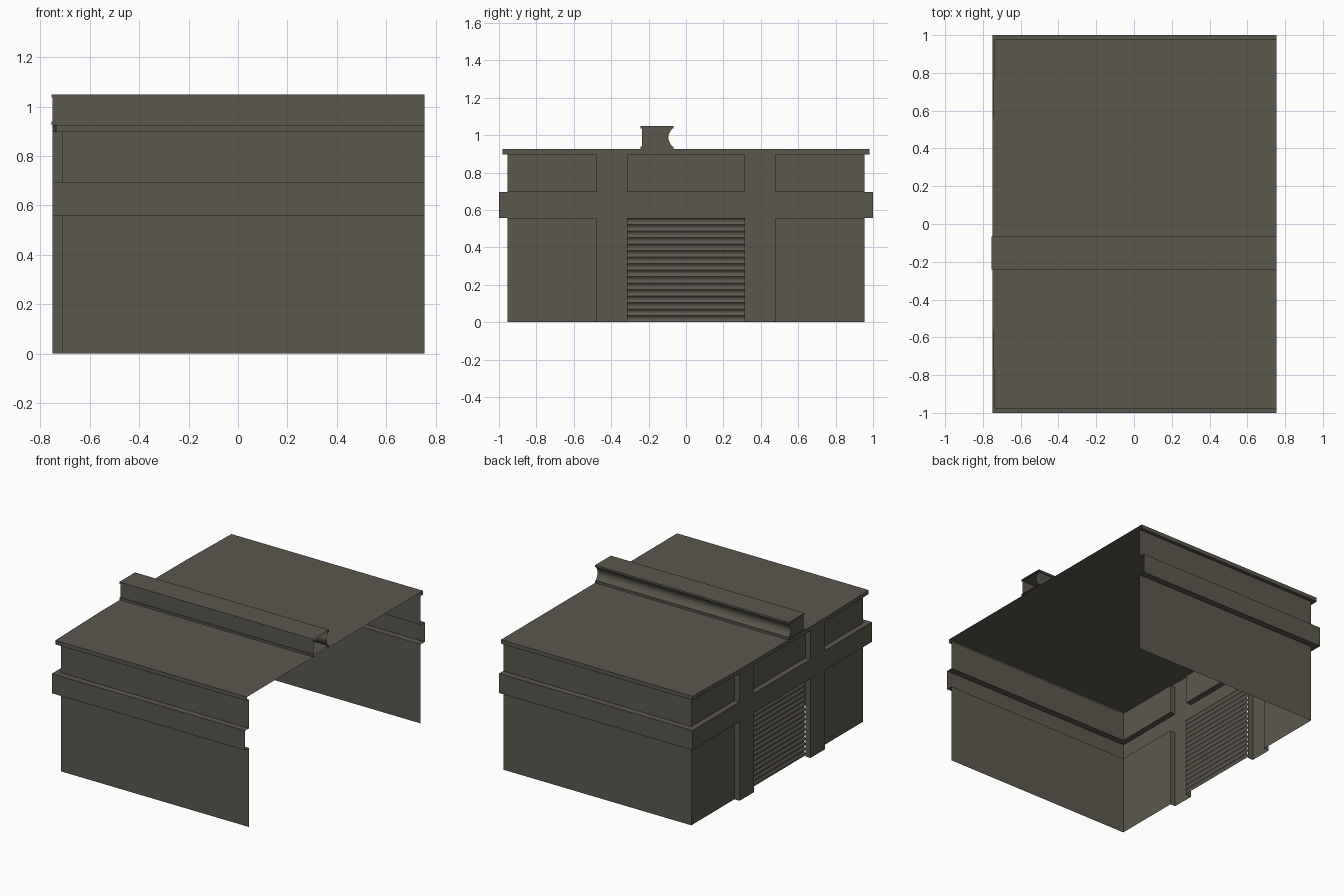
import bpy, bmesh, math
from mathutils import Vector

if "Cube" in bpy.data.objects:
    bpy.data.objects.remove(bpy.data.objects["Cube"])

mat = bpy.data.materials.new("dark warm grey")
mat.diffuse_color = (0.105, 0.097, 0.076, 1)
mat.use_nodes = True
mat.node_tree.nodes["Principled BSDF"].inputs["Base Color"].default_value = mat.diffuse_color

XF, XP, XB = -0.75, -0.71, 0.755        # facade plane, recessed panels, open end
YW, YB, YR = 0.955, 1.0, 0.98           # side wall, belt, roof edge
Z1, Z2, Z3, Z4 = 0.557, 0.695, 0.897, 0.925  # belt bottom/top, eave, roof
P1, P2 = 0.315, 0.475                   # pilaster inner/outer edge


class Part:
    """Open shell made of faces that look towards a given direction."""
    def __init__(self, name):
        self.name, self.bm = name, bmesh.new()

    def face(self, pts, direction):
        f = self.bm.faces.new([self.bm.verts.new(p) for p in pts])
        f.normal_update()
        if f.normal.dot(Vector(direction)) < 0:
            f.normal_flip()
        return f

    def plane_x(self, x, y0, y1, z0, z1):
        self.face([(x, y0, z0), (x, y1, z0), (x, y1, z1), (x, y0, z1)], (-1, 0, 0))

    def plane_y(self, y, x0, x1, z0, z1, d):
        self.face([(x0, y, z0), (x1, y, z0), (x1, y, z1), (x0, y, z1)], (0, d, 0))

    def plane_z(self, z, x0, x1, y0, y1, d):
        self.face([(x0, y0, z), (x1, y0, z), (x1, y1, z), (x0, y1, z)], (0, 0, d))

    def finish(self, smooth=False):
        bmesh.ops.remove_doubles(self.bm, verts=self.bm.verts, dist=1e-5)
        me = bpy.data.meshes.new(self.name)
        self.bm.to_mesh(me)
        self.bm.free()
        me.materials.append(mat)
        ob = bpy.data.objects.new(self.name, me)
        bpy.context.collection.objects.link(ob)
        if smooth:
            bpy.context.view_layer.objects.active = ob
            ob.select_set(True)
            bpy.ops.object.shade_smooth_by_angle(angle=math.radians(40))
            ob.select_set(False)
        return ob


# side walls with projecting belt
for s, name in ((-1, "front_wall"), (1, "rear_wall")):
    p = Part(name)
    p.plane_y(s * YW, XP, XB, 0, Z1, s)
    p.plane_z(Z1, XF, XB, s * YW, s * YB, -1)
    p.plane_y(s * YB, XF, XB, Z1, Z2, s)
    p.plane_z(Z2, XF, XB, s * YW, s * YB, 1)
    p.plane_y(s * YW, XP, XB, Z2, Z3, s)
    p.finish()

# facade: belt, pilasters and recessed panels
p = Part("facade")
p.plane_x(XF, -YB, YB, Z1, Z2)
for s in (-1, 1):
    for z0, z1 in ((0, Z1), (Z2, Z4)):
        p.plane_x(XF, s * P1, s * P2, z0, z1)
        p.plane_y(s * P1, XF, XP, z0, min(z1, Z3), -s)
        p.plane_y(s * P2, XF, XP, z0, min(z1, Z3), s)
        p.plane_x(XP, s * P2, s * YW, z0, min(z1, Z3))
    p.plane_z(Z1, XF, XP, s * P2, s * YW, -1)
    p.plane_z(Z2, XF, XP, s * P2, s * YW, 1)
p.plane_x(XP, -P1, P1, Z2, Z3)
p.plane_z(Z2, XF, XP, -P1, P1, 1)
p.plane_z(Z3, XF, XP, -P1, P1, -1)
p.plane_z(Z1, XF, XP, -P1, P1, -1)
p.finish()

# roof sheet with a thin overhanging edge, front corners drawn back a little
p = Part("roof")
XC = -0.737
p.face([(XC, -YR, Z4), (XB, -YR, Z4), (XB, YR, Z4), (XC, YR, Z4),
        (XF, P2, Z4), (XF, -P2, Z4)], (0, 0, 1))
p.plane_x(XF, -P1, P1, Z3, Z4)
for s in (-1, 1):
    p.plane_y(s * YR, XC, XB, Z3, Z4, s)
    p.plane_z(Z3, XP, XB, s * YW, s * YR, -1)
    p.face([(XC, s * YR, Z3), (XF, s * P2, Z3), (XF, s * P2, Z4), (XC, s * YR, Z4)], (-1, 0, 0))
    p.face([(XC, s * YR, Z3), (XF, s * P2, Z3), (XP, s * P2, Z3), (XP, s * YR, Z3)], (0, 0, -1))
p.finish()

# corrugated roller door
p = Part("roller_door")
slats, steps = 16, 6
n = slats * steps
prof = [(XP + 0.010 - 0.010 * abs(math.sin(math.pi * i / steps)), Z1 * i / n) for i in range(n + 1)]
for (xa, za), (xb, zb) in zip(prof, prof[1:]):
    p.face([(xa, -P1, za), (xa, P1, za), (xb, P1, zb), (xb, -P1, zb)], (-1, 0, 0))
p.finish(smooth=True)

# rooftop duct: two flanges and a body hollowed on one side, open at the end
Y0, Y1, ZT = -0.242, -0.067, 1.05
p = Part("duct_flanges")
for z0, z1 in ((Z4, 0.940), (1.036, ZT)):
    p.plane_x(-0.755, Y0, Y1, z0, z1)
    p.plane_y(Y0, -0.755, XB, z0, z1, -1)
    p.plane_y(Y1, -0.755, XB, z0, z1, 1)
    p.plane_z(z1, -0.755, XB, Y0, Y1, 1)
    p.plane_z(z0, -0.755, XB, Y0, Y1, -1)
p.finish()

p = Part("duct_body")
side = []
for i in range(11):
    t = i / 10
    side.append((-0.074 - 0.021 * math.sin(math.pi * t), 0.940 + 0.096 * t))
for (ya, za), (yb, zb) in zip(side, side[1:]):
    p.face([(XF, ya, za), (XB, ya, za), (XB, yb, zb), (XF, yb, zb)], (0, 1, 0))
p.plane_y(-0.236, XF, XB, 0.940, 1.036, -1)
p.face([(XF, y, z) for y, z in side] + [(XF, -0.236, 1.036), (XF, -0.236, 0.940)], (-1, 0, 0))
p.finish(smooth=True)
